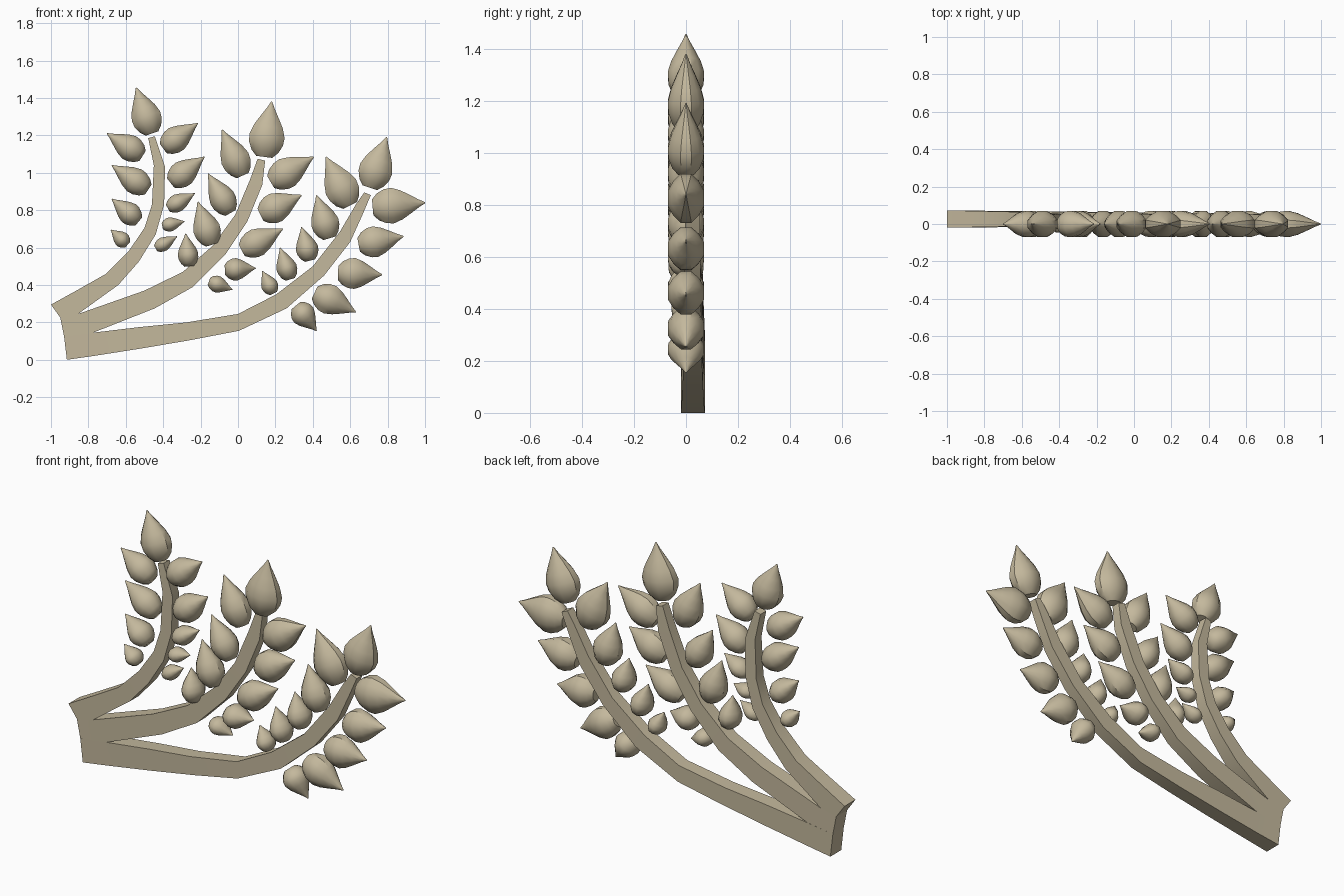
import bpy, math
from mathutils import Vector

# Dull tan colour shared by all parts
tan = bpy.data.materials.new("tan")
tan.diffuse_color = (0.55, 0.48, 0.335, 1)


def make_object(name, verts, faces, smooth):
    me = bpy.data.meshes.new(name)
    me.from_pydata(verts, [], faces)
    me.materials.append(tan)
    ob = bpy.data.objects.new(name, me)
    bpy.context.collection.objects.link(ob)
    bpy.ops.object.select_all(action='DESELECT')
    ob.select_set(True)
    bpy.context.view_layer.objects.active = ob
    bpy.ops.object.mode_set(mode='EDIT')
    bpy.ops.mesh.select_all(action='SELECT')
    bpy.ops.mesh.normals_make_consistent(inside=False)
    bpy.ops.object.mode_set(mode='OBJECT')
    bpy.ops.object.shade_smooth_by_angle(angle=math.radians(smooth))


def loft(rings):
    # Skin equal-sized closed rings and cap both ends
    n = len(rings[0])
    verts = [v for r in rings for v in r]
    faces = [(i * n + j, i * n + (j + 1) % n, (i + 1) * n + (j + 1) % n, (i + 1) * n + j)
             for i in range(len(rings) - 1) for j in range(n)]
    faces += [tuple(range(n)), tuple(range(len(verts) - n, len(verts)))]
    return verts, faces


def branch(name, pairs):
    # Four-sided bar between an upper and a lower edge, thinner at the tip
    rings = []
    for i, (x1, z1, x2, z2) in enumerate(pairs):
        t = i / (len(pairs) - 1)
        yf, yb = -0.02 + 0.02 * t, 0.073 - 0.023 * t
        rings.append([(x1, yf, z1), (x2, yf, z2), (x2, yb, z2), (x1, yb, z1)])
    make_object(name, *loft(rings), smooth=35)


# Leaf outline (distance along, half width) and lens-like cross-section
PROFILE = [(0, .45), (.1, .76), (.24, .96), (.38, 1), (.55, .82),
           (.72, .52), (.88, .22), (.97, .08), (1, .03)]
QUARTER = [(1, .3), (.7, .7), (.3, 1)]
HALF = QUARTER + [(-u, v) for u, v in reversed(QUARTER)]
SECTION = HALF + [(u, -v) for u, v in reversed(HALF)]


def leaf(name, bx, bz, tx, tz, width):
    base, tip = Vector((bx, 0, bz)), Vector((tx, 0, tz))
    d = (tip - base).normalized()
    side = Vector((d.z, 0, -d.x)) * width / 2
    depth = Vector((0, min(0.07, width * 0.62), 0))
    rings = [[base.lerp(tip, t) + side * u * r + depth * v * r for u, v in SECTION]
             for t, r in PROFILE]
    # Large leaves keep creased sides, small ones are round
    make_object(name, *loft(rings), smooth=36 if width > 0.14 else 55)


# Three curved branches joined at the base: upper x, z, lower x, z
branch("left_branch", [
    (-1, .295, -.95, .225), (-.855, .375, -.855, .245), (-.705, .46, -.64, .40),
    (-.585, .58, -.53, .525), (-.50, .705, -.44, .67), (-.46, .83, -.395, .83),
    (-.45, 1.04, -.39, 1.03), (-.48, 1.185, -.445, 1.195)])
branch("middle_branch", [
    (-.95, .225, -.93, .125), (-.855, .245, -.775, .145), (-.50, .37, -.445, .275),
    (-.295, .47, -.24, .39), (-.135, .61, -.07, .56), (-.015, .775, .05, .74),
    (.065, .965, .13, .935), (.105, 1.075, .145, 1.065)])
branch("right_branch", [
    (-.93, .125, -.915, 0), (-.775, .145, -.775, .02), (-.525, .175, -.52, .06),
    (-.275, .20, -.255, .105), (0, .245, .005, .155), (.205, .35, .26, .275),
    (.40, .50, .46, .45), (.545, .685, .60, .63), (.63, .83, .67, .785),
    (.675, .895, .71, .88)])

# Leaves: base x, z, tip x, z, width
left_leaves = [
    (-.46, 1.21, -.545, 1.455, .16), (-.51, 1.09, -.70, 1.21, .14),
    (-.48, .91, -.675, 1.04, .14), (-.53, .74, -.675, .86, .12),
    (-.59, .615, -.68, .695, .085), (-.40, 1.13, -.215, 1.265, .14),
    (-.36, .945, -.18, 1.085, .14), (-.375, .81, -.23, .89, .095),
    (-.405, .715, -.285, .74, .075), (-.44, .595, -.325, .66, .075)]
middle_leaves = [
    (.14, 1.085, .18, 1.38, .19), (.025, .985, -.085, 1.23, .155),
    (-.04, .785, -.16, .995, .14), (-.14, .615, -.215, .845, .145),
    (-.26, .50, -.28, .675, .11), (.175, .95, .405, 1.085, .165),
    (.12, .775, .34, .88, .16), (.02, .585, .24, .70, .15),
    (-.07, .48, .095, .49, .12), (-.155, .42, -.03, .375, .09)]
right_leaves = [
    (.705, .92, .795, 1.19, .18), (.60, .825, .47, 1.085, .18),
    (.49, .65, .42, .88, .15), (.385, .53, .34, .71, .12),
    (.28, .43, .225, .60, .11), (.19, .355, .13, .475, .09),
    (.72, .815, 1.0, .84, .19), (.645, .615, .885, .66, .165),
    (.535, .465, .77, .455, .165), (.41, .36, .63, .255, .16),
    (.31, .29, .42, .155, .13)]
for side_name, leaves in (("left", left_leaves), ("middle", middle_leaves),
                          ("right", right_leaves)):
    for i, data in enumerate(leaves):
        leaf(f"{side_name}_leaf_{i + 1}", *data)
